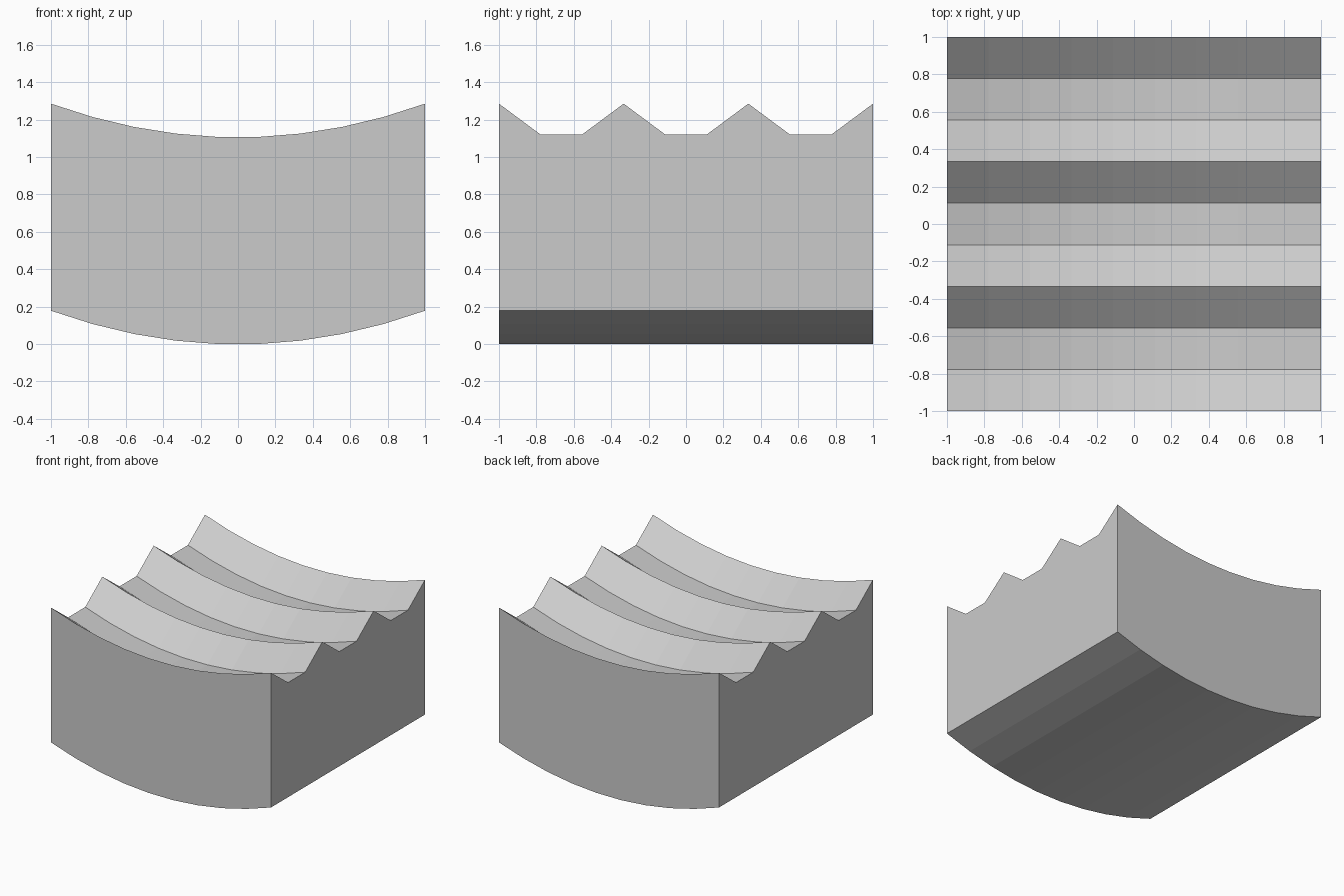
import bpy, bmesh

if "Cube" in bpy.data.objects:
    bpy.data.objects.remove(bpy.data.objects["Cube"])

N = 9                                   # segments in x and y
RIDGE, VALLEY = 1.107, 0.942            # block thickness at ridges and valleys
steps = [-1 + 2 * i / N for i in range(N + 1)]

def sag(x):
    # shallow upward curve along x, lowest facet resting on z = 0
    return 0.18 * (x * x - 1 / 81)

# Side profile: three ridge-and-flat-valley waves along y over a flat base
profile = [(y, RIDGE if i % 3 == 0 else VALLEY) for i, y in enumerate(steps)]
profile += [(1, 0), (-1, 0)]

# Sweep the profile along the curve
bm = bmesh.new()
rings = [[bm.verts.new((x, y, z + sag(x))) for y, z in profile] for x in steps]
for a, b in zip(rings, rings[1:]):
    for i in range(len(profile)):
        j = (i + 1) % len(profile)
        bm.faces.new((a[i], a[j], b[j], b[i]))

# End caps
bm.faces.new(rings[0])
bm.faces.new(rings[-1])
bmesh.ops.recalc_face_normals(bm, faces=bm.faces)

mesh = bpy.data.meshes.new("ridged_curved_block")
bm.to_mesh(mesh)
bm.free()
bpy.context.collection.objects.link(bpy.data.objects.new("ridged_curved_block", mesh))
